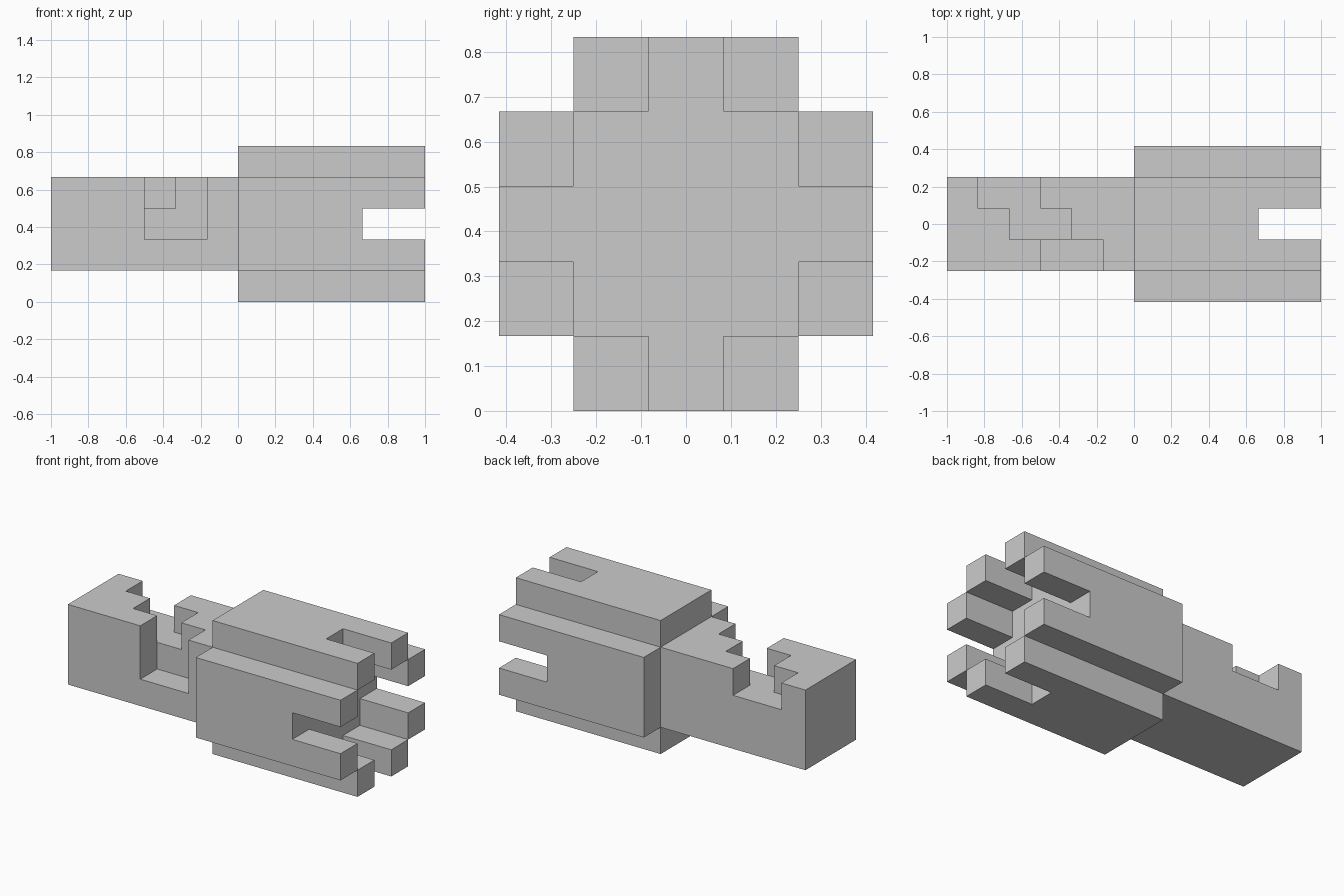
import bpy
import bmesh
from itertools import product
from mathutils import Vector

if "Cube" in bpy.data.objects:
    bpy.data.objects.remove(bpy.data.objects["Cube"])

U = 1 / 6                                # everything sits on a 1/6 unit grid
ORIGIN = Vector((-6, -2.5, 0))           # grid corner, in grid units


def block(x0, x1, y0, y1, z0, z1):
    return set(product(range(x0, x1), range(y0, y1), range(z0, z1)))


# Square shaft
shaft = block(0, 6, 1, 4, 1, 4)

# Three staggered notches across the shaft top, front row deepest
for row, floor in ((1, 2), (2, 3), (3, 3)):
    start = 4 - row
    shaft -= block(start, start + 2, row, row + 1, floor, 4)

# Cross-section head
head = block(6, 12, 1, 4, 0, 5) | block(6, 12, 0, 5, 1, 4)

# Hollow end with slots through each side, leaving eight prongs
head -= block(10, 12, 1, 4, 1, 4)
head -= block(10, 12, 2, 3, 0, 5)
head -= block(10, 12, 0, 5, 2, 3)


def build_solid(name, cells):
    """Skin the outside of the joined blocks and merge flat areas."""
    bm = bmesh.new()
    verts = {}

    def vert(p):
        key = tuple(p)
        if key not in verts:
            verts[key] = bm.verts.new((Vector(key) + ORIGIN) * U)
        return verts[key]

    for cell in sorted(cells):
        for axis, side in product(range(3), (0, 1)):
            neighbour = list(cell)
            neighbour[axis] += 2 * side - 1
            if tuple(neighbour) in cells:
                continue
            b, c = (axis + 1) % 3, (axis + 2) % 3
            corners = []
            for db, dc in ((0, 0), (1, 0), (1, 1), (0, 1)):
                p = list(cell)
                p[axis] += side
                p[b] += db
                p[c] += dc
                corners.append(vert(p))
            bm.faces.new(corners if side else corners[::-1])

    bmesh.ops.dissolve_limit(bm, angle_limit=0.01, verts=bm.verts[:], edges=bm.edges[:])
    mesh = bpy.data.meshes.new(name)
    bm.to_mesh(mesh)
    bm.free()
    obj = bpy.data.objects.new(name, mesh)
    bpy.context.collection.objects.link(obj)
    return obj


# Shaft and head form one solid bar
build_solid("interlocking_bar", shaft | head)
